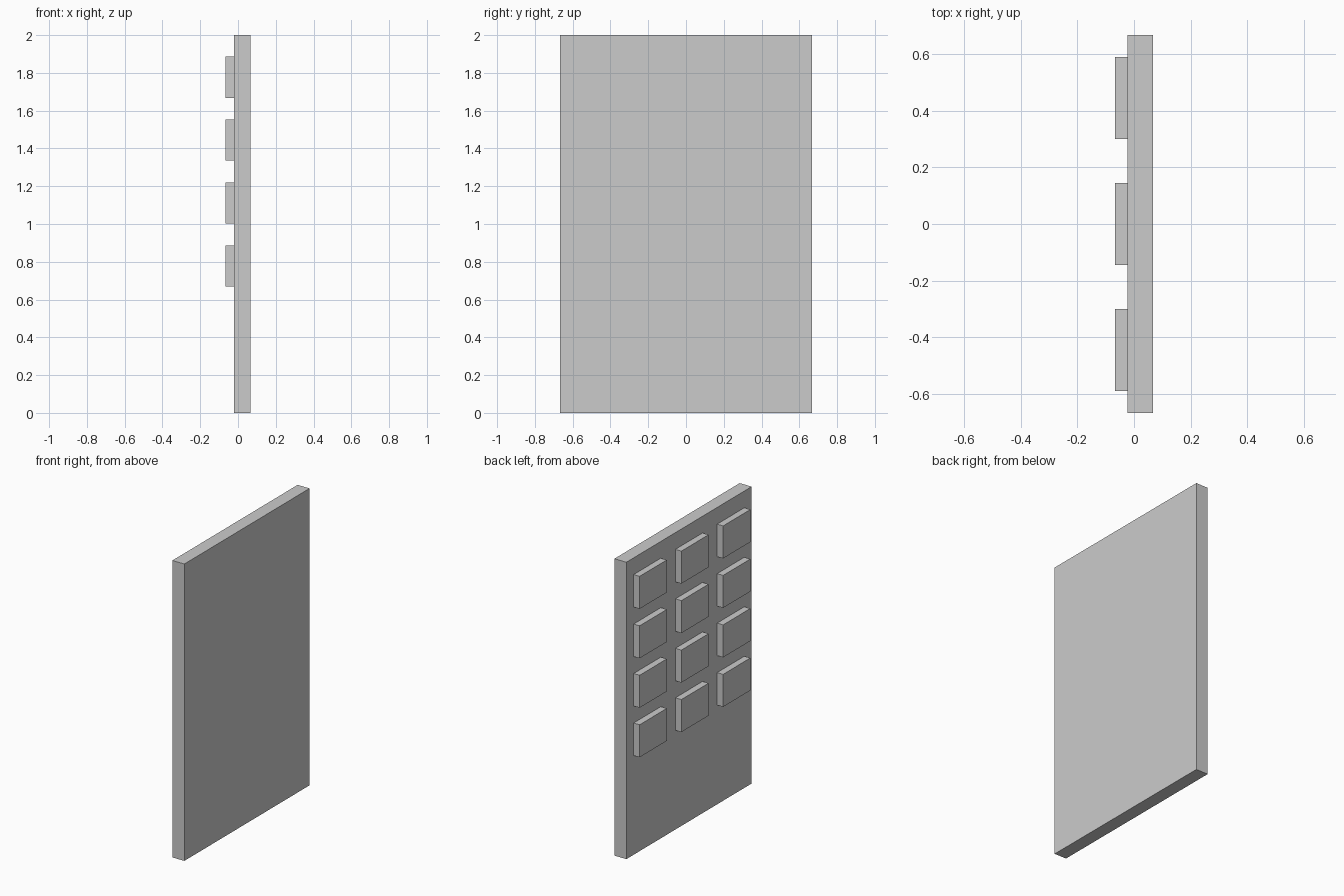
import bpy

if "Cube" in bpy.data.objects:
    bpy.data.objects.remove(bpy.data.objects["Cube"])


def box(name, lo, hi):
    """Axis-aligned box between two corners."""
    bpy.ops.mesh.primitive_cube_add(size=1, location=[(a + b) / 2 for a, b in zip(lo, hi)])
    obj = bpy.context.object
    obj.name = name
    obj.scale = [b - a for a, b in zip(lo, hi)]
    bpy.ops.object.transform_apply(location=False, rotation=False, scale=True)
    return obj


FACE_X = -0.0222   # front surface of the panel
DEPTH = 0.0667     # half the overall thickness

# Upright backing panel
box("panel", (FACE_X, -0.6667, 0), (DEPTH, 0.6667, 2))

# Raised pads: 4 rows of 3 on the -x face
for row in range(4):
    for col in range(3):
        y = (col - 1) * 0.4444
        z = 0.7778 + row * 0.3333
        box(f"pad_{row + 1}_{col + 1}",
            (-DEPTH, y - 0.1444, z - 0.1095),
            (FACE_X, y + 0.1444, z + 0.1095))
